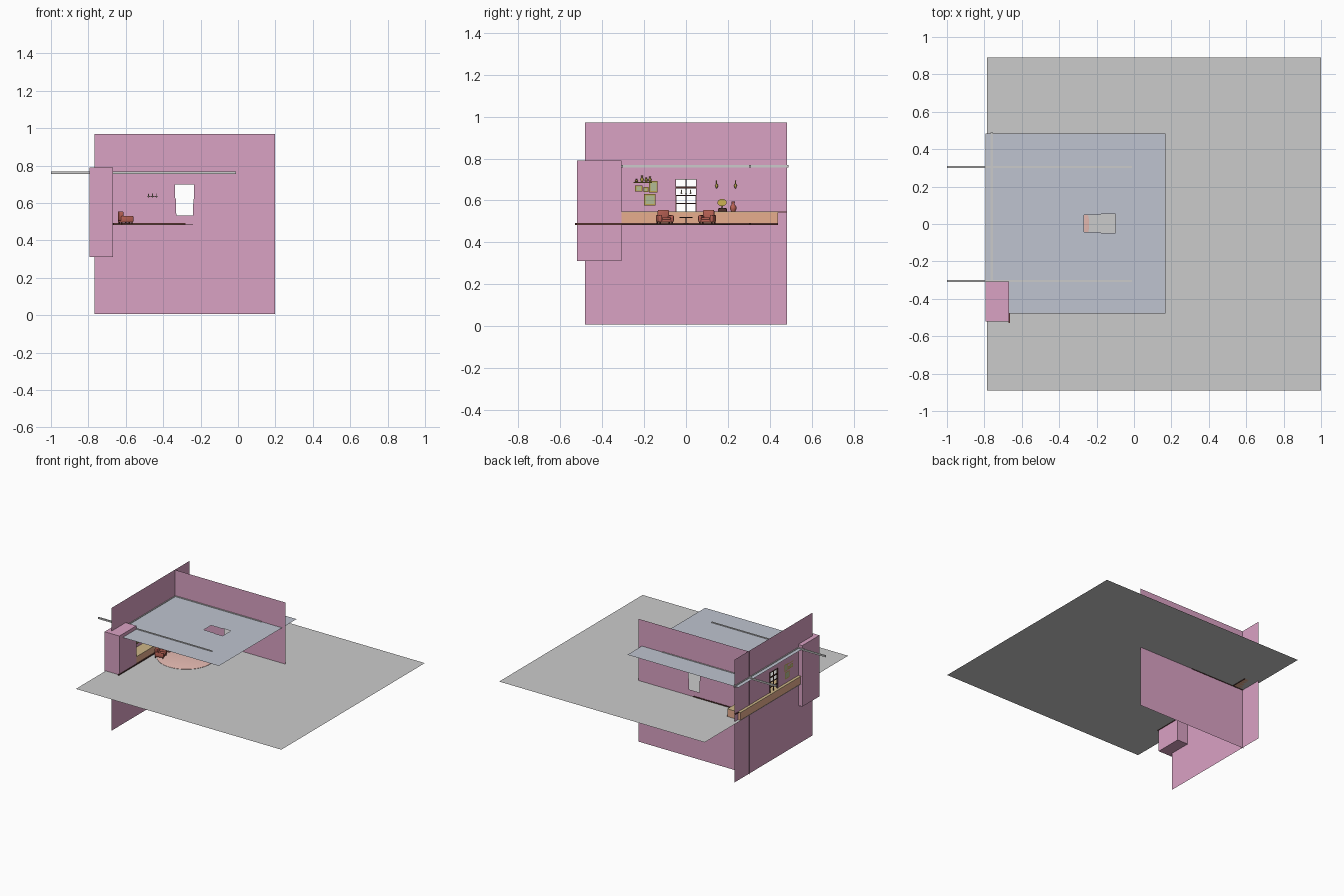
import bpy, bmesh, math
from mathutils import Matrix, Vector

if "Cube" in bpy.data.objects:
    bpy.data.objects.remove(bpy.data.objects["Cube"])

COLORS = {
    "pink": (0.70, 0.36, 0.55), "ceiling": (0.52, 0.55, 0.63), "orange": (0.80, 0.42, 0.27),
    "tan": (0.62, 0.47, 0.25), "brown": (0.08, 0.03, 0.025), "red": (0.48, 0.12, 0.09),
    "gold": (0.50, 0.36, 0.07), "rug": (0.80, 0.50, 0.45), "picture": (0.45, 0.50, 0.30),
    "cream": (0.80, 0.70, 0.50),
}
FLOOR = 0.485


def mat(name):
    m = bpy.data.materials.get(name)
    if not m:
        m = bpy.data.materials.new(name)
        m.diffuse_color = (*COLORS[name], 1)
        m.use_nodes = True
        m.node_tree.nodes["Principled BSDF"].inputs["Base Color"].default_value = m.diffuse_color
    return m


def finish(name, bm, color=None, smooth=False):
    bmesh.ops.recalc_face_normals(bm, faces=bm.faces)
    me = bpy.data.meshes.new(name)
    bm.to_mesh(me)
    bm.free()
    ob = bpy.data.objects.new(name, me)
    bpy.context.collection.objects.link(ob)
    if color:
        me.materials.append(mat(color))
    if smooth:
        bpy.ops.object.select_all(action='DESELECT')
        ob.select_set(True)
        bpy.context.view_layer.objects.active = ob
        bpy.ops.object.shade_smooth_by_angle(angle=math.radians(40))
    return ob


def box(name, x, y, z, color=None, bevel=0, frame=Matrix()):
    bm = bmesh.new()
    bmesh.ops.create_cube(bm, size=1)
    for v in bm.verts:
        v.co = Vector([a + (b - a) * (c + 0.5) for (a, b), c in zip((x, y, z), v.co)])
    if bevel:
        bmesh.ops.bevel(bm, geom=bm.edges[:], offset=bevel, segments=3, profile=0.5, affect='EDGES')
    bm.transform(frame)
    return finish(name, bm, color, bevel > 0)


def lathe(name, loc, profile, color, n=16, rot=Matrix()):
    bm = bmesh.new()
    rings = [[bm.verts.new((r * math.cos(t * math.tau / n), r * math.sin(t * math.tau / n), z))
              for t in range(n)] for r, z in profile]
    for a, b in zip(rings, rings[1:]):
        for i in range(n):
            bm.faces.new((a[i], a[(i + 1) % n], b[(i + 1) % n], b[i]))
    bm.faces.new(rings[0][::-1])
    bm.faces.new(rings[-1])
    bm.transform(Matrix.Translation(loc) @ rot)
    return finish(name, bm, color, True)


def holed_panel(name, center, u, v, color):
    # square sheet with a slightly tapered window opening
    bm = bmesh.new()
    rows = [(-0.482, 0.045), (0.045, 0.045), (0.13, 0.046), (0.14, 0.051), (0.213, 0.051), (0.482, 0.051)]
    grid = [[bm.verts.new(Vector(center) + Vector(u) * a + Vector(v) * h)
             for a in (-0.482, -w, w, 0.482)] for h, w in rows]
    for i in range(5):
        for j in range(3):
            if not (j == 1 and 1 <= i <= 3):
                bm.faces.new((grid[i][j], grid[i][j + 1], grid[i + 1][j + 1], grid[i + 1][j]))
    return finish(name, bm, color)


# ground sheet
bm = bmesh.new()
bm.faces.new([bm.verts.new(p) for p in ((-0.785, -0.89, FLOOR), (1, -0.89, FLOOR),
                                        (1, 0.89, FLOOR), (-0.785, 0.89, FLOOR))])
finish("ground", bm)

# walls, ceiling and corner column
holed_panel("side_wall", (-0.76, 0, 0.49), (0, 1, 0), (0, 0, 1), "pink")
holed_panel("back_wall", (-0.285, 0.306, 0.487), (-1, 0, 0), (0, 0, 1), "pink")
holed_panel("ceiling", (-0.313, 0.003, 0.763), (0, -1, 0), (1, 0, 0), "ceiling")
box("corner_column", (-0.795, -0.667), (-0.52, -0.308), (0.31, 0.79), "pink")

# crown mouldings: a wide lower strip and a narrow top bead
for s in (-1, 1):
    box("crown_moulding", (-1, -0.01), (s * 0.305 - 0.005, s * 0.305 + 0.005), (0.756, 0.768))
box("side_crown_moulding", (-0.766, -0.754), (-0.31, 0.49), (0.756, 0.768))

# bench along the window wall, with skirting boards
box("bench", (-0.78, -0.67), (-0.31, 0.44), (FLOOR, 0.543), "orange")
box("bench_top", (-0.782, -0.668), (-0.31, 0.442), (0.542, 0.546), "tan")
box("bench_top_end", (-0.77, -0.755), (0.44, 0.48), (0.542, 0.546), "brown")
box("bench_skirting", (-0.671, -0.663), (-0.53, 0.44), (0.482, 0.492), "brown")
box("back_skirting", (-0.76, -0.28), (0.300, 0.310), (0.482, 0.492), "brown")

# round rug
lathe("rug", (-0.45, 0, FLOOR), [(0.21, 0), (0.21, 0.002), (0.206, 0.003)], "rug", 48)

# window frame and glazing bars
for s in (-1, 1):
    box("window_side", (-0.765, -0.755), (s * 0.049 - 0.002, s * 0.049 + 0.002), (0.535, 0.703), "brown")
box("window_mullion", (-0.764, -0.756), (-0.002, 0.002), (0.535, 0.703), "brown")
for z, h in ((0.537, 0.002), (0.585, 0.002), (0.624, 0.002), (0.662, 0.004), (0.701, 0.002)):
    box("window_bar", (-0.764, -0.756), (-0.05, 0.05), (z - h, z + h), "brown")

# two armchairs, turned slightly towards each other
for s in (-1, 1):
    f = Matrix.Translation((-0.6, s * 0.101, FLOOR)) @ Matrix.Rotation(-s * 0.25, 4, 'Z')
    box("chair_base", (-0.034, 0.032), (-0.034, 0.034), (0.010, 0.024), "red", 0.003, f)
    box("chair_cushion", (-0.020, 0.036), (-0.021, 0.021), (0.023, 0.034), "red", 0.004, f)
    box("chair_back", (-0.038, -0.018), (-0.027, 0.027), (0.020, 0.070), "red", 0.006, f)
    for t in (-1, 1):
        y = sorted((t * 0.021, t * 0.037))
        box("chair_arm", (-0.034, 0.034), y, (0.012, 0.045), "red", 0.006, f)
        for x in (-0.029, 0.027):
            box("chair_leg", (x - 0.003, x + 0.003), (t * 0.029 - 0.003, t * 0.029 + 0.003),
                (0.001, 0.012), "brown", 0, f)

# small round table between the chairs
lathe("side_table", (-0.6, 0, FLOOR), [(0.014, 0.002), (0.012, 0.005), (0.003, 0.008),
      (0.003, 0.030), (0.031, 0.031), (0.031, 0.035)], "brown", 20)

# pictures: y range, z range, on the window wall
for i, (y, z) in enumerate((((-0.243, -0.208), (0.642, 0.672)), ((-0.176, -0.135), (0.638, 0.692)),
                            ((-0.200, -0.145), (0.576, 0.630)), ((-0.203, -0.180), (0.640, 0.664)))):
    e = 0.006
    box("picture_canvas", (-0.76, -0.754), (y[0] + e, y[1] - e), (z[0] + e, z[1] - e), "picture")
    for k in (0, 1):
        ys = (y[0], y[0] + e) if k else (y[1] - e, y[1])
        zs = (z[0], z[0] + e) if k else (z[1] - e, z[1])
        box("picture_stile", (-0.76, -0.751), ys, z, "gold")
        box("picture_rail", (-0.76, -0.751), y, zs, "gold")

# wall shelf with ornaments
box("wall_shelf", (-0.76, -0.735), (-0.25, -0.162), (0.683, 0.688), "gold")
for y, h in ((-0.236, 0.014), (-0.210, 0.030), (-0.190, 0.022), (-0.172, 0.026)):
    lathe("ornament", (-0.747, y, 0.688), [(0.004, 0), (0.008, h * 0.4), (0.003, h * 0.8), (0.005, h)], "gold", 10)

# wall candle lamps
for y in (0.146, 0.236):
    box("lamp_bracket", (-0.76, -0.745), (y - 0.002, y + 0.002), (0.668, 0.672), "gold")
    lathe("wall_lamp", (-0.745, y, 0.657), [(0.002, 0), (0.006, 0.008), (0.007, 0.016), (0.003, 0.022),
          (0.003, 0.034), (0.001, 0.039)], "gold", 10)

# horn player on the bench
box("player_base", (-0.74, -0.70), (0.152, 0.195), (0.546, 0.562), "brown", 0.002)
lathe("player_disc", (-0.72, 0.174, 0.562), [(0.016, 0), (0.016, 0.003)], "brown", 20)
lathe("player_horn", (-0.735, 0.172, 0.565), [(0.002, 0), (0.004, 0.015), (0.009, 0.028), (0.022, 0.040)],
      "gold", 16, Matrix.Rotation(0.9, 4, 'Y'))

# jug on the bench
lathe("jug", (-0.72, 0.225, 0.546), [(0.009, 0), (0.015, 0.012), (0.015, 0.024), (0.007, 0.036),
      (0.007, 0.044), (0.010, 0.050)], "red", 16)

# small hanging candle ring
lathe("chandelier_stem", (-0.457, 0, 0.628), [(0.001, 0), (0.003, 0.004), (0.001, 0.010), (0.001, 0.040)], "brown", 8)
for k in range(4):
    f = Matrix.Translation((-0.457, 0, 0)) @ Matrix.Rotation(k * math.pi / 2, 4, 'Z')
    box("chandelier_arm", (0, 0.022), (-0.001, 0.001), (0.632, 0.634), "brown", 0, f)
    lathe("chandelier_candle", f @ Vector((0.022, 0, 0.630)), [(0.002, 0), (0.005, 0.006), (0.002, 0.007),
          (0.002, 0.018), (0.0005, 0.022)], "cream", 8)
